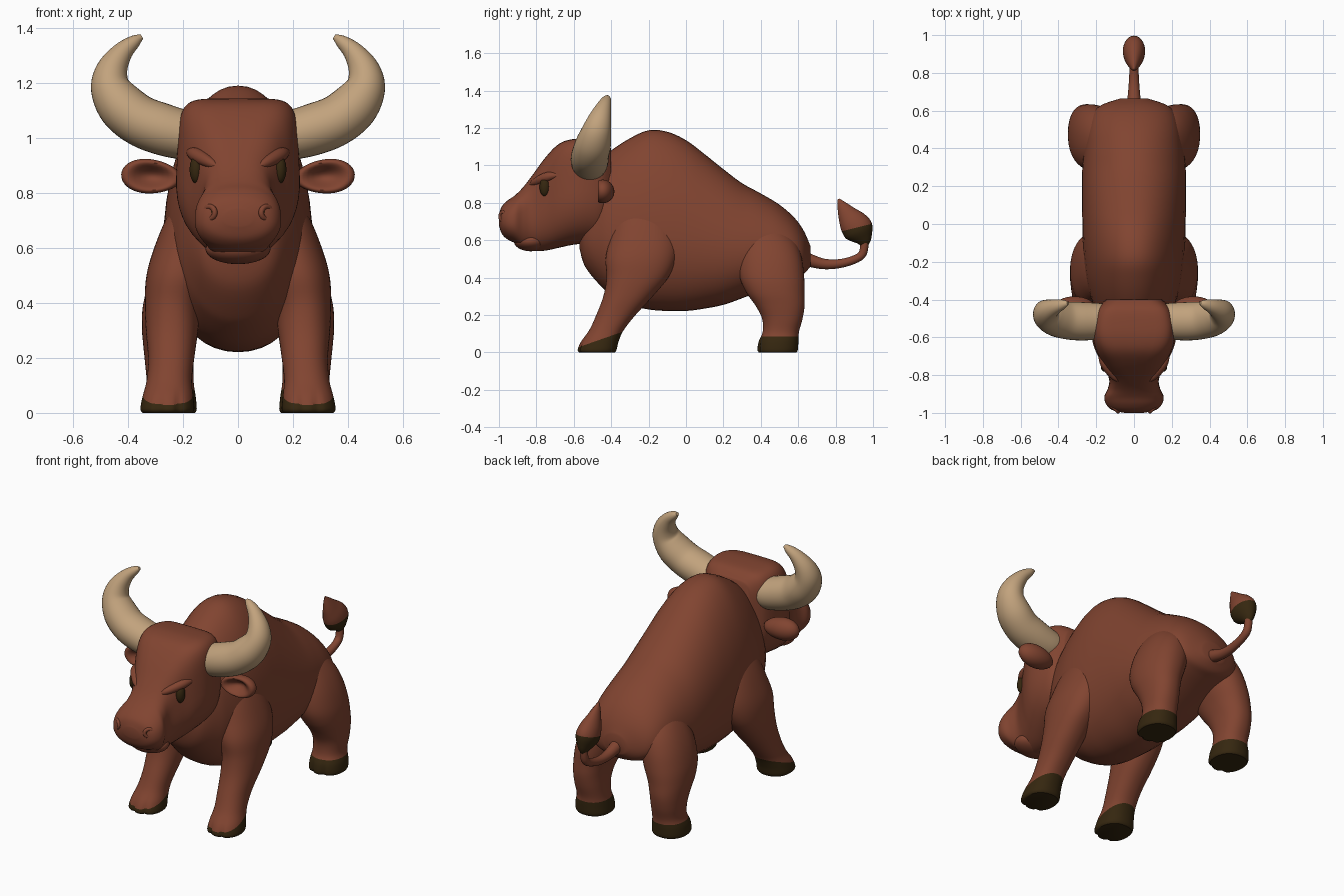
import bpy, bmesh, math
from mathutils import Vector, Matrix

if "Cube" in bpy.data.objects:
    bpy.data.objects.remove(bpy.data.objects["Cube"])


def material(name, rgb):
    m = bpy.data.materials.new(name)
    m.diffuse_color = (*rgb, 1)
    m.use_nodes = True
    m.node_tree.nodes["Principled BSDF"].inputs["Base Color"].default_value = m.diffuse_color
    return m


HIDE = material("reddish brown hide", (0.220, 0.058, 0.030))
DARK = material("dark brown hoof", (0.036, 0.020, 0.005))
HORN = material("tan horn", (0.54, 0.365, 0.205))


def smooth(pts, k=5):
    """Catmull-Rom interpolation of tuples of any length."""
    out = []
    for i in range(len(pts) - 1):
        a, b, c, d = pts[max(i - 1, 0)], pts[i], pts[i + 1], pts[min(i + 2, len(pts) - 1)]
        for j in range(k):
            t = j / k
            out.append([0.5 * (2 * q + (r - p) * t + (2 * p - 5 * q + 4 * r - s) * t * t
                               + (3 * q - p - 3 * r + s) * t ** 3) for p, q, r, s in zip(a, b, c, d)])
    return out + [list(pts[-1])]


def finish(name, bm, mats, mirror=False):
    bmesh.ops.recalc_face_normals(bm, faces=bm.faces)
    me = bpy.data.meshes.new(name)
    bm.to_mesh(me)
    bm.free()
    for m in mats:
        me.materials.append(m)
    for p in me.polygons:
        p.use_smooth = True
    me.set_sharp_from_angle(angle=math.radians(50))
    ob = bpy.data.objects.new(name, me)
    bpy.context.collection.objects.link(ob)
    if mirror:
        ob.modifiers.new("Mirror", 'MIRROR').use_mirror_merge = False
    return ob


def loft(rings):
    bm = bmesh.new()
    vs = [[bm.verts.new(p) for p in r] for r in rings]
    n = len(vs[0])
    for a, b in zip(vs, vs[1:]):
        for i in range(n):
            bm.faces.new((a[i], a[(i + 1) % n], b[(i + 1) % n], b[i]))
    bm.faces.new(vs[0])
    bm.faces.new(vs[-1])
    return bm


def cut_colour(bm, co, no):
    """Cut along a plane and give the faces below it the second material."""
    no = Vector(no)
    bmesh.ops.bisect_plane(bm, geom=bm.verts[:] + bm.edges[:] + bm.faces[:], plane_co=co, plane_no=no)
    for f in bm.faces:
        if (f.calc_center_median() - Vector(co)).dot(no) < 0:
            f.material_index = 1


def spow(v, e):
    return math.copysign(abs(v) ** e, v)


def section(y, top, bot, hw, ntop, nbot, taper, seg=48):
    """Upright egg/box cross-section at a given y."""
    ring = []
    for i in range(seg):
        a = 2 * math.pi * i / seg
        e = 2 / (ntop if math.sin(a) > 0 else nbot)
        w = spow(math.sin(a), e)
        ring.append((hw * spow(math.cos(a), e) * (1 - taper * w), y, (top + bot) / 2 + w * (top - bot) / 2))
    return ring


def tube(pts, ref, flat=1.0, seg=24):
    """Tapered tube through (x, y, z, radius) points."""
    s = smooth(pts)
    ref, rings = Vector(ref), []
    for i, p in enumerate(s):
        c = Vector(p[:3])
        t = (Vector(s[min(i + 1, len(s) - 1)][:3]) - Vector(s[max(i - 1, 0)][:3])).normalized()
        u = t.cross(ref).normalized()
        v = u.cross(t).normalized()
        r = max(p[3], 0.003)
        rings.append([c + r * (math.cos(a) * u + math.sin(a) * flat * v)
                      for a in (2 * math.pi * k / seg for k in range(seg))])
    return loft(rings)


def ball(centre, radii, rot=None):
    bm = bmesh.new()
    m = Matrix.Translation(centre) @ (rot or Matrix()) @ Matrix.Diagonal((*radii, 1))
    bmesh.ops.create_uvsphere(bm, u_segments=32, v_segments=20, radius=1, matrix=m)
    return bm


# body: y, top, bottom, half width
body = [(-0.57, .75, .56, .07), (-0.54, .86, .46, .14), (-0.46, 1.02, .36, .195), (-0.4, 1.08, .31, .222),
        (-0.3, 1.145, .255, .25), (-0.2, 1.188, .23, .262), (-0.1, 1.18, .222, .268), (0, 1.135, .222, .27),
        (.1, 1.06, .235, .272), (.2, .98, .255, .273), (.3, .905, .29, .27), (.4, .85, .33, .26),
        (.5, .79, .37, .245), (.58, .72, .40, .218), (.63, .65, .42, .17), (.665, .57, .46, .07)]
finish("body", loft([section(*s, 2.15, 2.1, .14) for s in smooth(body)]), [HIDE])

# head: y, top, bottom, half width, upper squareness
head = [(-0.40, 1.09, .64, .15, 5), (-0.45, 1.13, .595, .20, 6), (-0.53, 1.142, .585, .222, 6.5),
        (-0.61, 1.14, .575, .222, 6), (-0.68, 1.115, .56, .20, 5), (-0.75, 1.045, .545, .162, 4),
        (-0.82, .95, .542, .132, 3), (-0.87, .885, .553, .138, 2.6), (-0.915, .84, .585, .157, 2.4),
        (-0.955, .812, .605, .147, 2.3), (-0.985, .78, .635, .115, 2.2), (-1.0, .74, .68, .05, 2)]
finish("head", loft([section(*s, 2.2, .05) for s in smooth(head)]), [HIDE])
finish("chin", ball((0, -.83, .595), (.118, .09, .054)), [HIDE])

# face details
finish("eye", ball((.152, -.755, .885), (.024, .028, .05)), [DARK], True)
finish("brow", tube([(.07, -.835, .893, .006), (.105, -.806, .912, .02), (.155, -.738, .94, .025),
                     (.185, -.67, .95, .006)], (0, 0, 1)), [HIDE], True)
turn = Matrix.Rotation(math.radians(42), 4, 'Z')
nostril = Matrix.Translation((.103, -.977, .728)) @ turn
bm = bmesh.new()
grid = [[bm.verts.new(nostril @ Vector(((.025 + .010 * math.cos(b)) * math.cos(a), -.010 * math.sin(b),
         (.022 + .010 * math.cos(b)) * math.sin(a)))) for b in (math.tau * j / 10 for j in range(10))]
        for a in (math.tau * i / 24 for i in range(24))]
for i in range(24):
    for j in range(10):
        bm.faces.new((grid[i][j], grid[(i + 1) % 24][j], grid[(i + 1) % 24][(j + 1) % 10], grid[i][(j + 1) % 10]))
finish("nostril_rim", bm, [HIDE], True)
finish("nostril", ball((.103, -.978, .728), (.017, .006, .014), turn), [DARK], True)

# ears: flattened balls cupped at the front
bm = ball((0, 0, 0), (1, 1, 1))
for v in bm.verts:
    if v.co.y < 0:
        v.co.y *= 1 - 1.4 * max(0, 1 - v.co.x ** 2 - v.co.z ** 2) ** 1.5
    v.co.z *= 1 + .15 * v.co.x
bm.transform(Matrix.Translation((.315, -.445, .86)) @ Matrix.Rotation(math.radians(-4), 4, 'Y')
             @ Matrix.Diagonal((.11, .062, .062, 1)))
finish("ear", bm, [HIDE], True)

# horns
finish("horn", tube([(.15, -.515, 1.01, .085), (.2, -.515, 1.012, .09), (.28, -.515, 1.033, .094),
                     (.36, -.51, 1.065, .092), (.425, -.495, 1.118, .088), (.463, -.478, 1.185, .073),
                     (.457, -.46, 1.25, .057), (.42, -.44, 1.312, .038), (.375, -.425, 1.352, .023),
                     (.35, -.42, 1.368, .009)], (0, 1, 0), 1.08, 32), [HORN], True)


def leg(name, stations, co, no):
    """Stations are z, x, y, x radius, y radius; toes are grooved at the front."""
    rings = []
    for z, x, y, rx, ry in smooth(stations):
        ring = []
        for i in range(48):
            a = math.tau * i / 48
            groove = sum(math.exp(-((a - 1.5 * math.pi - d) / .13) ** 2) for d in (-.42, .3))
            k = 1 - .13 * groove * max(0, 1 - z / .1)
            ring.append((x + rx * k * spow(math.cos(a), .9), y + ry * k * spow(math.sin(a), .9), z))
        rings.append(ring)
    bm = loft(rings)
    cut_colour(bm, co, no)
    finish(name, bm, [HIDE, DARK], True)


leg("front_leg", [(0, .257, -.475, .09, .095), (.015, .257, -.475, .098, .104), (.06, .255, -.46, .092, .1),
                  (.12, .25, -.425, .082, .092), (.2, .243, -.375, .084, .105), (.3, .24, -.31, .095, .132),
                  (.4, .236, -.26, .103, .165), (.5, .215, -.24, .118, .19), (.6, .185, -.225, .12, .185),
                  (.72, .14, -.225, .115, .16), (.85, .09, -.225, .09, .1)], (0, -.47, .065), (0, -.35, 1))
leg("back_leg", [(0, .25, .49, .094, .1), (.015, .25, .49, .1, .108), (.06, .25, .495, .096, .106),
                 (.11, .247, .507, .086, .097), (.18, .25, .515, .088, .108), (.25, .25, .503, .095, .131),
                 (.32, .242, .478, .108, .155), (.4, .222, .46, .122, .172), (.5, .192, .45, .125, .17),
                 (.59, .155, .44, .118, .15), (.67, .11, .42, .1, .11), (.72, .08, .41, .05, .06)],
    (0, .49, .085), (0, 0, 1))

# tail and its two-tone tuft
finish("tail", tube([(0, .6, .515, .04), (0, .67, .49, .034), (0, .74, .473, .028), (0, .82, .475, .024),
                     (0, .9, .497, .022), (0, .945, .53, .022), (0, .956, .6, .022)], (1, 0, 0)), [HIDE])
bm = tube([(0, .956, .572, .02), (0, .948, .605, .048), (0, .925, .65, .08), (0, .893, .695, .076),
           (0, .862, .74, .053), (0, .835, .785, .028), (0, .815, .82, .006)], (1, 0, 0), .72)
cut_colour(bm, (0, .9, .665), (0, -.25, 1))
finish("tail_tuft", bm, [HIDE, DARK])
